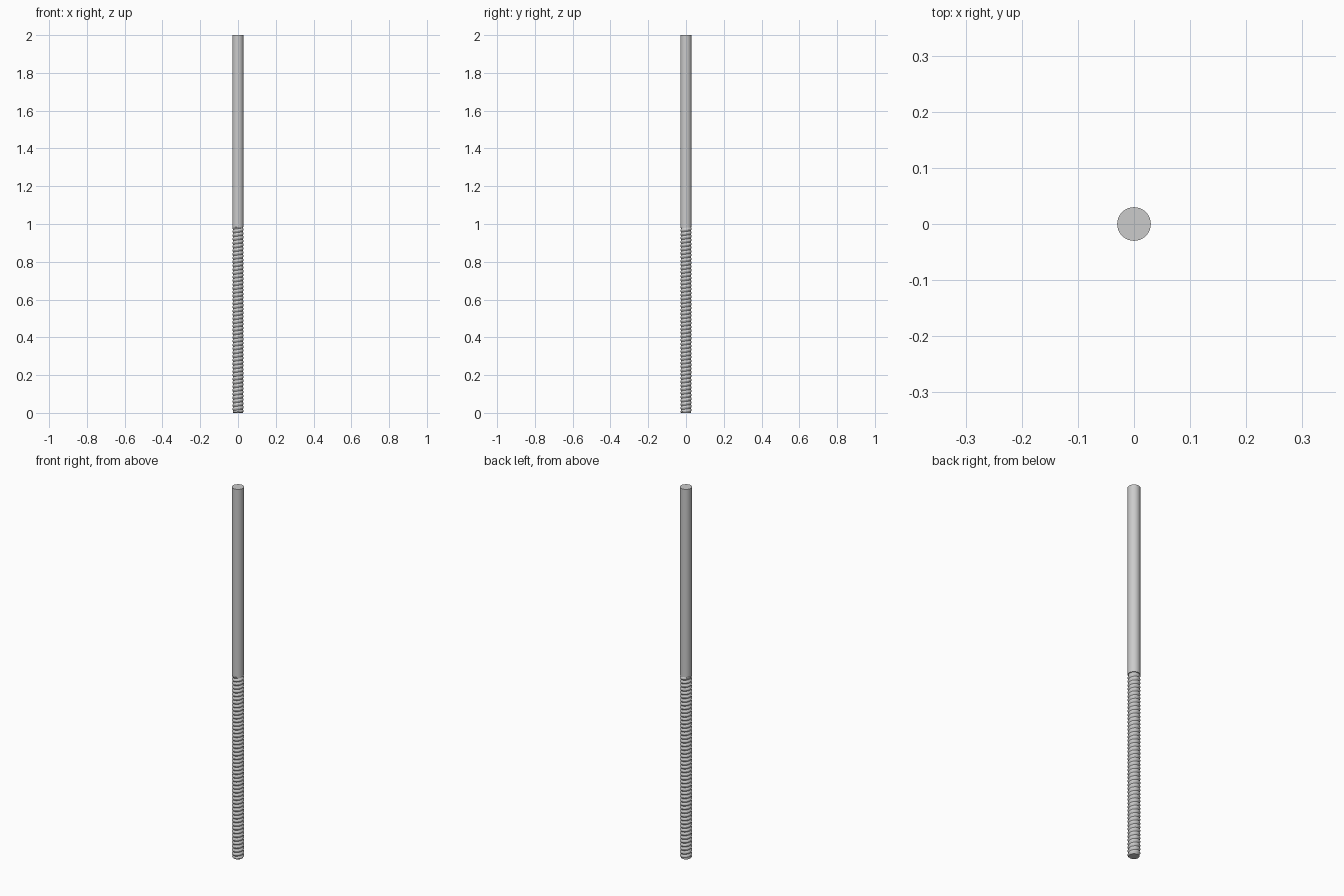
import bpy, bmesh, math

if "Cube" in bpy.data.objects:
    bpy.data.objects.remove(bpy.data.objects["Cube"])

R, ROOT = 0.03, 0.0255      # crest and root radius
SPLIT, TOP = 0.985, 2.0     # end of thread, end of rod
PITCH, N = 0.02, 32


def finish(bm, name, angle):
    bmesh.ops.recalc_face_normals(bm, faces=bm.faces)
    me = bpy.data.meshes.new(name)
    bm.to_mesh(me)
    bm.free()
    ob = bpy.data.objects.new(name, me)
    bpy.context.collection.objects.link(ob)
    bpy.ops.object.select_all(action='DESELECT')
    bpy.context.view_layer.objects.active = ob
    ob.select_set(True)
    bpy.ops.object.shade_smooth_by_angle(angle=math.radians(angle))
    return ob


# plain shank
bm = bmesh.new()
bmesh.ops.create_cone(bm, cap_ends=True, segments=N, radius1=R, radius2=R, depth=TOP - SPLIT)
bmesh.ops.translate(bm, verts=bm.verts, vec=(0, 0, (TOP + SPLIT) / 2))
finish(bm, "shank", 30)

# helical thread: root, lower crest, upper crest, repeated one turn later
bm = bmesh.new()
profile = [(0.0, ROOT), (0.42, R), (0.58, R)]
turns = math.ceil(SPLIT / PITCH) + 1


def point(s, offset, radius):
    a = 2 * math.pi * s / N
    z = min(max(PITCH * (s / N + offset), 0), SPLIT)
    r = min(radius, ROOT + z)   # run the thread out at the tip
    if z >= SPLIT:
        r = ROOT
    return bm.verts.new((r * math.cos(a), r * math.sin(a), z))


rows = [[point(s, o, r) for o, r in profile] for s in range(-2 * N, turns * N + 1)]
for s in range(len(rows) - 1 - N):
    a = rows[s] + [rows[s + N][0]]
    b = rows[s + 1] + [rows[s + 1 + N][0]]
    for k in range(3):
        bm.faces.new((a[k], b[k], b[k + 1], a[k + 1]))
bmesh.ops.remove_doubles(bm, verts=bm.verts, dist=0.00005)
bmesh.ops.dissolve_degenerate(bm, edges=bm.edges, dist=0.00005)
loose = [v for v in bm.verts if not v.link_faces]
bmesh.ops.delete(bm, geom=loose, context='VERTS')
# close the tip
bmesh.ops.holes_fill(bm, edges=[e for e in bm.edges if e.is_boundary], sides=0)
finish(bm, "thread", 25)
